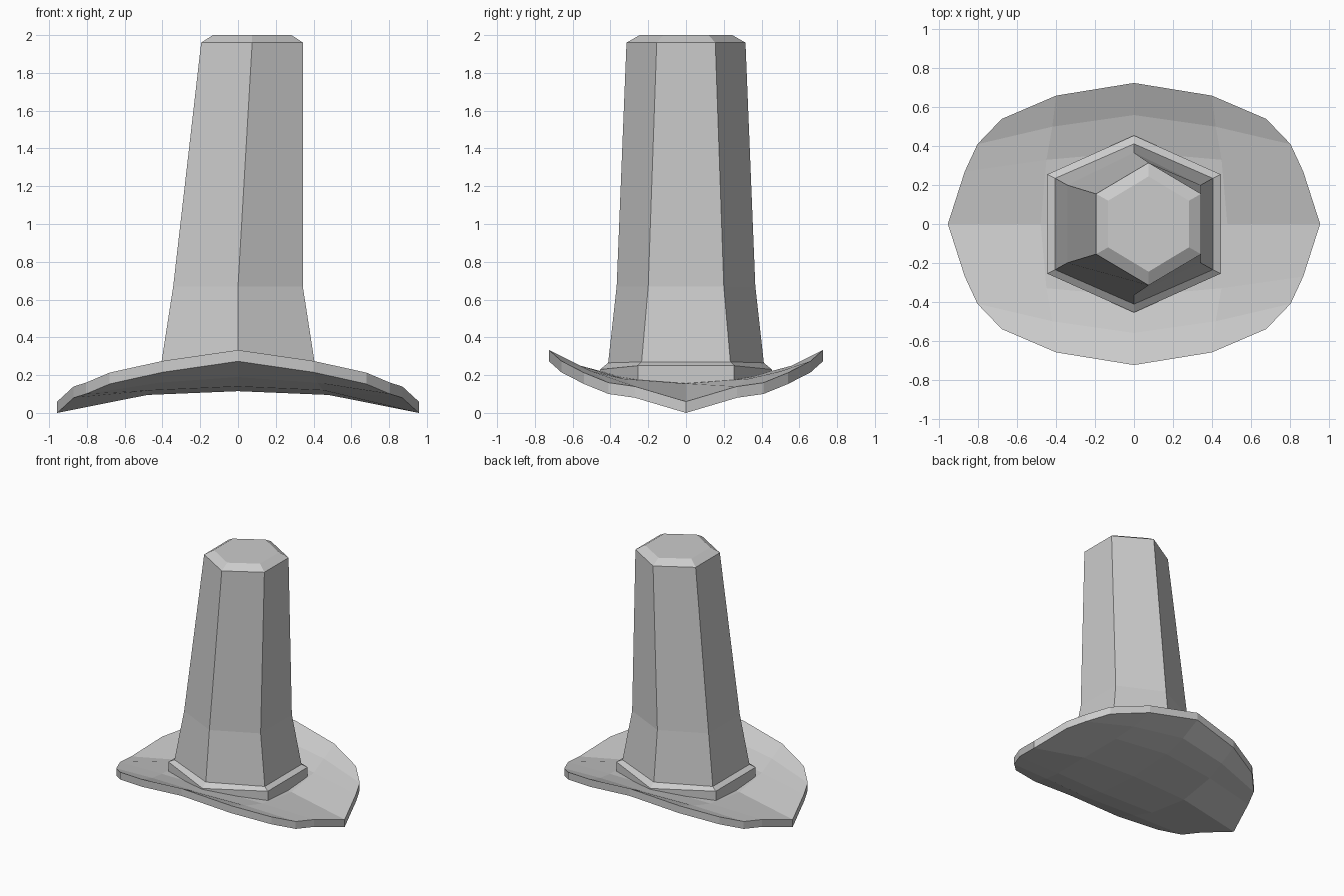
import bpy, bmesh

if "Cube" in bpy.data.objects:
    bpy.data.objects.remove(bpy.data.objects["Cube"])


def finish(name, bm):
    bmesh.ops.recalc_face_normals(bm, faces=bm.faces)
    mesh = bpy.data.meshes.new(name)
    bm.to_mesh(mesh)
    bm.free()
    obj = bpy.data.objects.new(name, mesh)
    bpy.context.collection.objects.link(obj)
    return obj


def hexagon(bm, cx, half_x, side_y, apex_y, z_side, z_apex):
    pts = [(half_x, side_y, z_side), (0, apex_y, z_apex), (-half_x, side_y, z_side),
           (-half_x, -side_y, z_side), (0, -apex_y, z_apex), (half_x, -side_y, z_side)]
    return [bm.verts.new((cx + x, y, z)) for x, y, z in pts]


def loft(name, rings, cap=True):
    bm = bmesh.new()
    loops = [hexagon(bm, *r) for r in rings]
    for a, b in zip(loops, loops[1:]):
        for i in range(6):
            j = (i + 1) % 6
            bm.faces.new((a[i], a[j], b[j], b[i]))
    if cap:
        bm.faces.new(loops[0])
        bm.faces.new(loops[-1])
    return finish(name, bm)


# Curved brim: one quadrant of top-surface points, mirrored and thickened
quadrant = [
    [(0, 0, .175), (.48, 0, .155), (.957, 0, .06)],
    [(0, .37, .20), (.45, .33, .18), (.87, .27, .14)],
    [(0, .56, .25), (.42, .50, .22), (.805, .41, .16)],
    [(0, .725, .333), (.40, .66, .275), (.68, .54, .213)],
]
bm = bmesh.new()
grid = {}
for j in range(-3, 4):
    for i in range(-2, 3):
        x, y, z = quadrant[abs(j)][abs(i)]
        grid[i, j] = bm.verts.new((x if i > 0 else -x, y if j > 0 else -y, z))
for j in range(-3, 3):
    for i in range(-2, 2):
        bm.faces.new((grid[i, j], grid[i + 1, j], grid[i + 1, j + 1], grid[i, j + 1]))
under = bmesh.ops.extrude_face_region(bm, geom=bm.faces[:], use_keep_orig=True)
bmesh.ops.translate(bm, vec=(0, 0, -.06),
                    verts=[g for g in under["geom"] if isinstance(g, bmesh.types.BMVert)])
finish("brim", bm)

# Tall six-sided crown leaning to one side, with a chamfered top
loft("crown", [
    (0, .415, .24, .42, .17, .19),
    (0, .405, .235, .412, .27, .265),
    (0, .343, .20, .367, .67, .67),
    (.075, .27, .155, .315, 1.96, 1.96),
    (.075, .208, .12, .245, 2.0, 2.0),
])

# Low band around the foot of the crown
loft("band", [
    (0, .446, .255, .455, .14, .185),
    (0, .446, .255, .455, .25, .23),
    (0, .405, .235, .412, .27, .265),
], cap=False)
